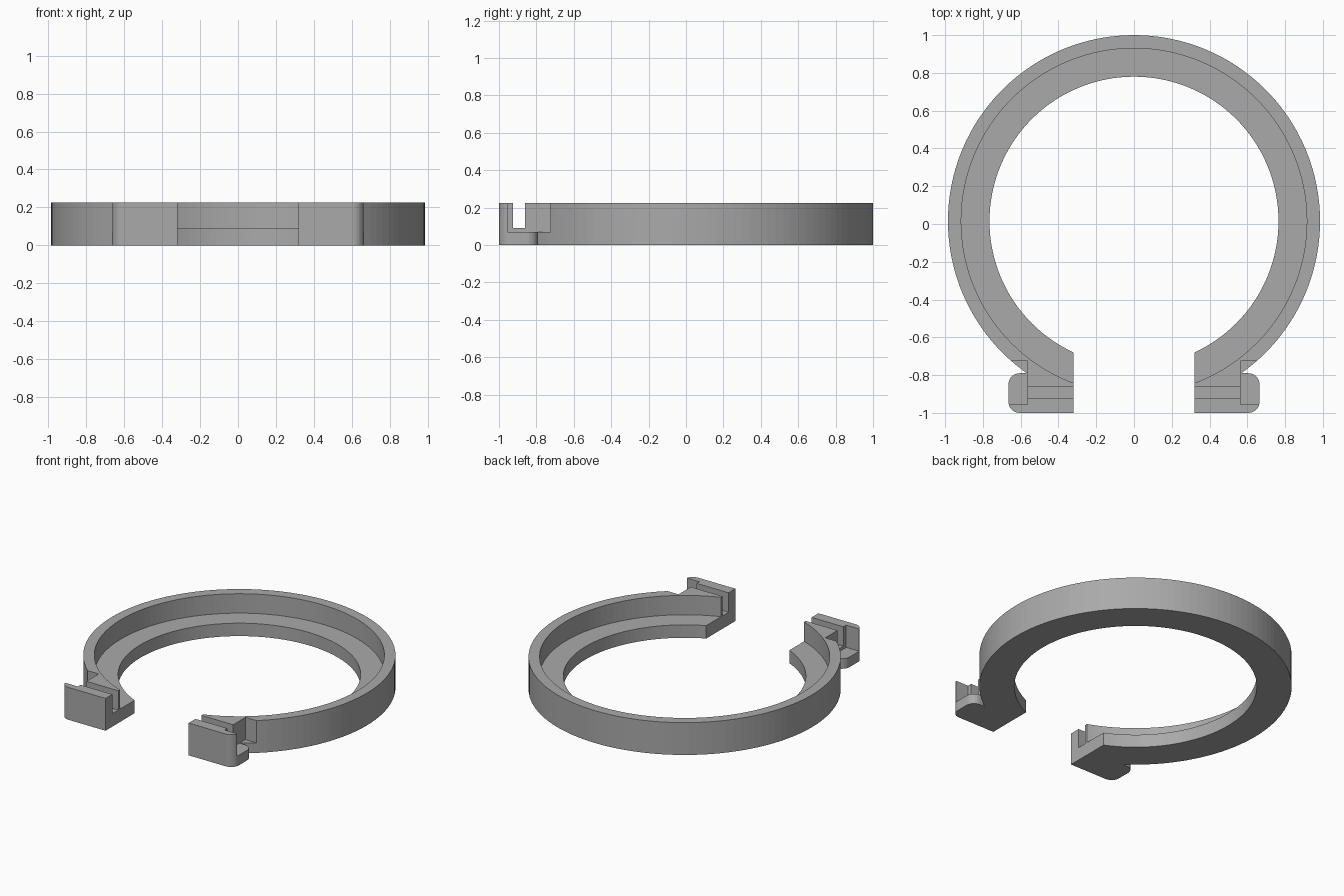
import bpy
import bmesh
from math import cos, sin, pi

if "Cube" in bpy.data.objects:
    bpy.data.objects.remove(bpy.data.objects["Cube"], do_unlink=True)

HEIGHT, FLOOR, SHELF = 0.225, 0.09, 0.07
CENTRE_Y = 0.015
GAP = 0.32
TAB_X, TAB_BACK, TAB_R = 0.665, -0.79, 0.06
SIDES = 128

grey = bpy.data.materials.new("plain_grey")
grey.use_nodes = True
grey.diffuse_color = (0.4, 0.4, 0.4, 1)
grey.node_tree.nodes["Principled BSDF"].inputs["Base Color"].default_value = (0.4, 0.4, 0.4, 1)


def prism(name, outline, z0, z1):
    """Extrude a flat outline from z0 to z1."""
    bm = bmesh.new()
    face = bm.faces.new([bm.verts.new((x, y, z0)) for x, y in outline])
    top = bmesh.ops.extrude_face_region(bm, geom=[face])["geom"]
    bmesh.ops.translate(bm, vec=(0, 0, z1 - z0),
                        verts=[v for v in top if isinstance(v, bmesh.types.BMVert)])
    bmesh.ops.recalc_face_normals(bm, faces=bm.faces)
    mesh = bpy.data.meshes.new(name)
    bm.to_mesh(mesh)
    bm.free()
    obj = bpy.data.objects.new(name, mesh)
    bpy.context.collection.objects.link(obj)
    return obj


def arc(cx, cy, r, a0, a1, n):
    return [(cx + r * cos(a0 + (a1 - a0) * i / n), cy + r * sin(a0 + (a1 - a0) * i / n))
            for i in range(n + 1)]


def disc(name, r, z0, z1):
    return prism(name, arc(0, CENTRE_Y, r, 0, 2 * pi, SIDES)[:-1], z0, z1)


def box(name, x0, x1, y0, y1, z0, z1):
    return prism(name, [(x0, y0), (x1, y0), (x1, y1), (x0, y1)], z0, z1)


def combine(target, tool, operation):
    """Apply a boolean and discard the tool."""
    tool.hide_render = True
    mod = target.modifiers.new("combine", "BOOLEAN")
    mod.operation, mod.object, mod.solver = operation, tool, "EXACT"
    bpy.context.view_layer.objects.active = target
    bpy.ops.object.modifier_apply(modifier=mod.name)
    bpy.data.objects.remove(tool, do_unlink=True)


# Round body with a rounded tab on each side of the opening
clip = disc("open_clip_ring", 0.985, 0, HEIGHT)
clip.data.materials.append(grey)
for s in (-1, 1):
    cx = TAB_X - TAB_R
    outline = [(0.25, -1)]
    outline += arc(cx, -1 + TAB_R, TAB_R, -pi / 2, 0, 8)
    outline += arc(cx, TAB_BACK - TAB_R, TAB_R, 0, pi / 2, 8)
    outline += [(0.5, TAB_BACK), (0.5, -0.6), (0.25, -0.6)]
    tab = prism("tab", [(s * x, y) for x, y in outline], 0, HEIGHT)
    combine(clip, tab, "UNION")

# Bore, stepped seat and front opening
combine(clip, disc("bore", 0.765, -0.1, 0.4), "DIFFERENCE")
combine(clip, disc("seat", 0.915, FLOOR, 0.4), "DIFFERENCE")
combine(clip, box("opening", -GAP, GAP, -1.2, -0.3, -0.1, 0.4), "DIFFERENCE")

# Cross slot and outer recess in each tab
for s in (-1, 1):
    combine(clip, box("slot", s * 0.2, s * 0.6, -0.925, -0.86, FLOOR, 0.4), "DIFFERENCE")
    combine(clip, box("recess", s * 0.565, s * 0.8, -0.955, -0.725, SHELF, 0.4), "DIFFERENCE")
